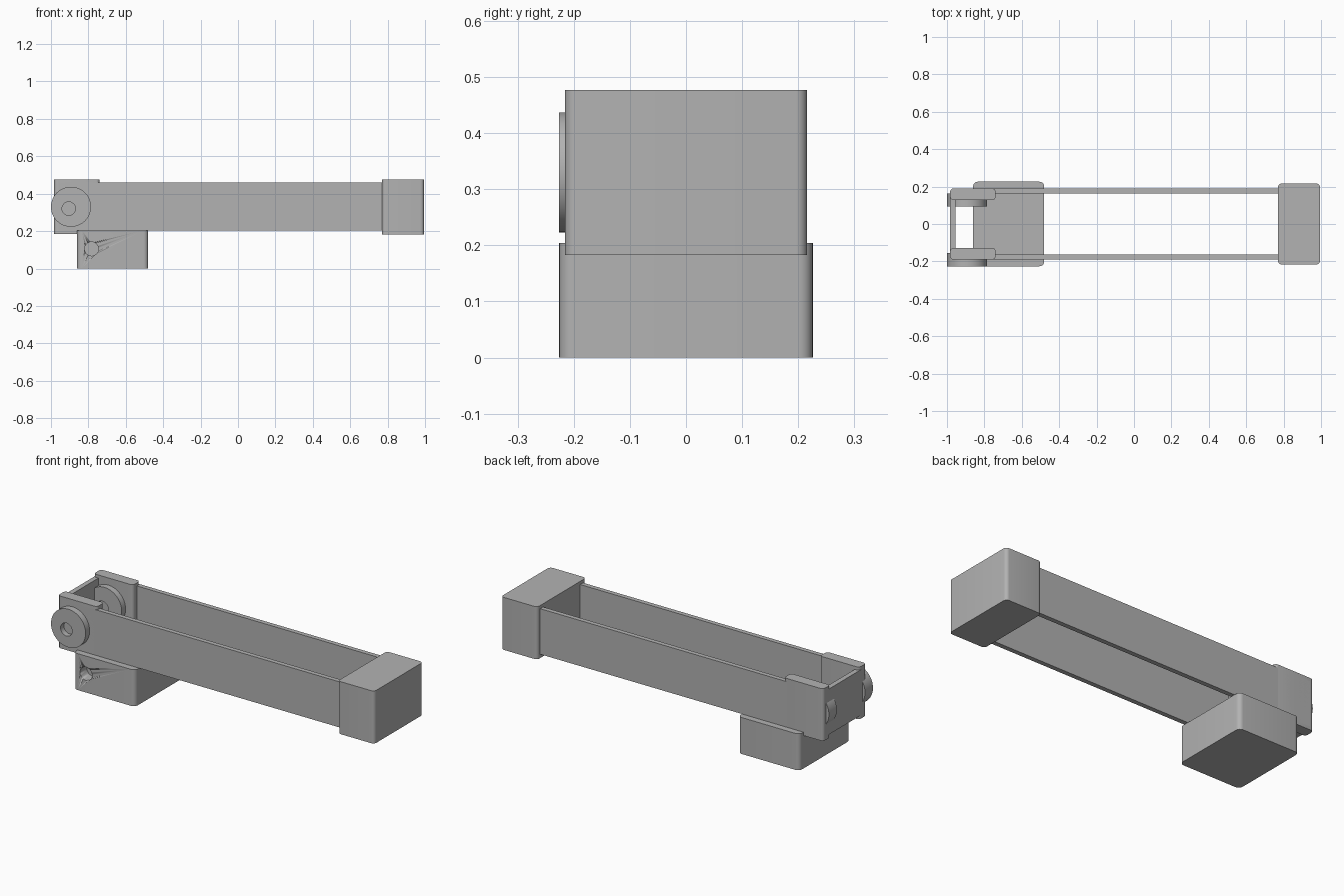
import bpy, bmesh, math
from mathutils import Matrix, Vector

cube = bpy.data.objects.get("Cube")
if cube:
    bpy.data.objects.remove(cube, do_unlink=True)

grey = bpy.data.materials.new("plain_grey")
grey.use_nodes = True
GREY = (0.448, 0.448, 0.448, 1)
grey.diffuse_color = GREY
grey.node_tree.nodes["Principled BSDF"].inputs["Base Color"].default_value = GREY


def finish(name, bm):
    mesh = bpy.data.meshes.new(name)
    bmesh.ops.recalc_face_normals(bm, faces=bm.faces[:])
    bm.to_mesh(mesh)
    bm.free()
    mesh.materials.append(grey)
    obj = bpy.data.objects.new(name, mesh)
    bpy.context.collection.objects.link(obj)
    bpy.ops.object.select_all(action='DESELECT')
    obj.select_set(True)
    bpy.context.view_layer.objects.active = obj
    bpy.ops.object.shade_smooth_by_angle(angle=math.radians(30))
    return obj


def box(name, x, y, z, radius=0):
    """Box from axis ranges, with rounded upright edges."""
    bm = bmesh.new()
    size = Vector((x[1] - x[0], y[1] - y[0], z[1] - z[0]))
    centre = Vector((sum(x), sum(y), sum(z))) / 2
    bmesh.ops.create_cube(bm, size=1, matrix=Matrix.Translation(centre) @ Matrix.Diagonal((*size, 1)))
    if radius:
        upright = [e for e in bm.edges if abs(e.verts[0].co.z - e.verts[1].co.z) > 0.01]
        bmesh.ops.bevel(bm, geom=upright, offset=radius, segments=6, profile=0.5, affect='EDGES')
    return finish(name, bm)


def cylinder(name, x, z, y0, y1, radius):
    """Cylinder lying along y."""
    bm = bmesh.new()
    place = Matrix.Translation((x, (y0 + y1) / 2, z)) @ Matrix.Rotation(math.pi / 2, 4, 'X')
    bmesh.ops.create_cone(bm, cap_ends=True, segments=64, radius1=radius, radius2=radius,
                          depth=y1 - y0, matrix=place)
    return finish(name, bm)


def drill(obj, x, z, y, depth, radius):
    """Blind round hole sunk into the front face at y."""
    cutter = cylinder(obj.name + "_cutter", x, z, y - 0.02, y + depth, radius)
    cutter.hide_render = True
    mod = obj.modifiers.new("hole", 'BOOLEAN')
    mod.operation = 'DIFFERENCE'
    mod.solver = 'EXACT'
    mod.object = cutter
    bpy.context.view_layer.objects.active = obj
    bpy.ops.object.modifier_apply(modifier=mod.name)
    bpy.data.objects.remove(cutter, do_unlink=True)


# Foot block and solid end block
foot = box("foot_block", (-0.86, -0.48), (-0.226, 0.226), (0, 0.204), 0.025)
drill(foot, -0.783, 0.105, -0.226, 0.06, 0.037)
box("end_block", (0.77, 0.995), (-0.216, 0.216), (0.183, 0.477), 0.02)

# Side rails and raised brackets, one per side
for side, s in (("front", -1), ("back", 1)):
    box(side + "_rail", (-0.96, 0.78), sorted((s * 0.164, s * 0.19)), (0.204, 0.459))
    box(side + "_bracket", (-0.983, -0.74), sorted((s * 0.128, s * 0.19)), (0.185, 0.477), 0.018)

# Cross plate joining the brackets
box("cross_plate", (-0.983, -0.955), (-0.15, 0.15), (0.204, 0.459))

# Pivot discs with blind centre holes
for name, y in (("front_pivot_disc", -0.226), ("back_pivot_disc", 0.094)):
    disc = cylinder(name, -0.893, 0.33, y, y + 0.07, 0.107)
    drill(disc, -0.905, 0.32, y, 0.03, 0.036)
